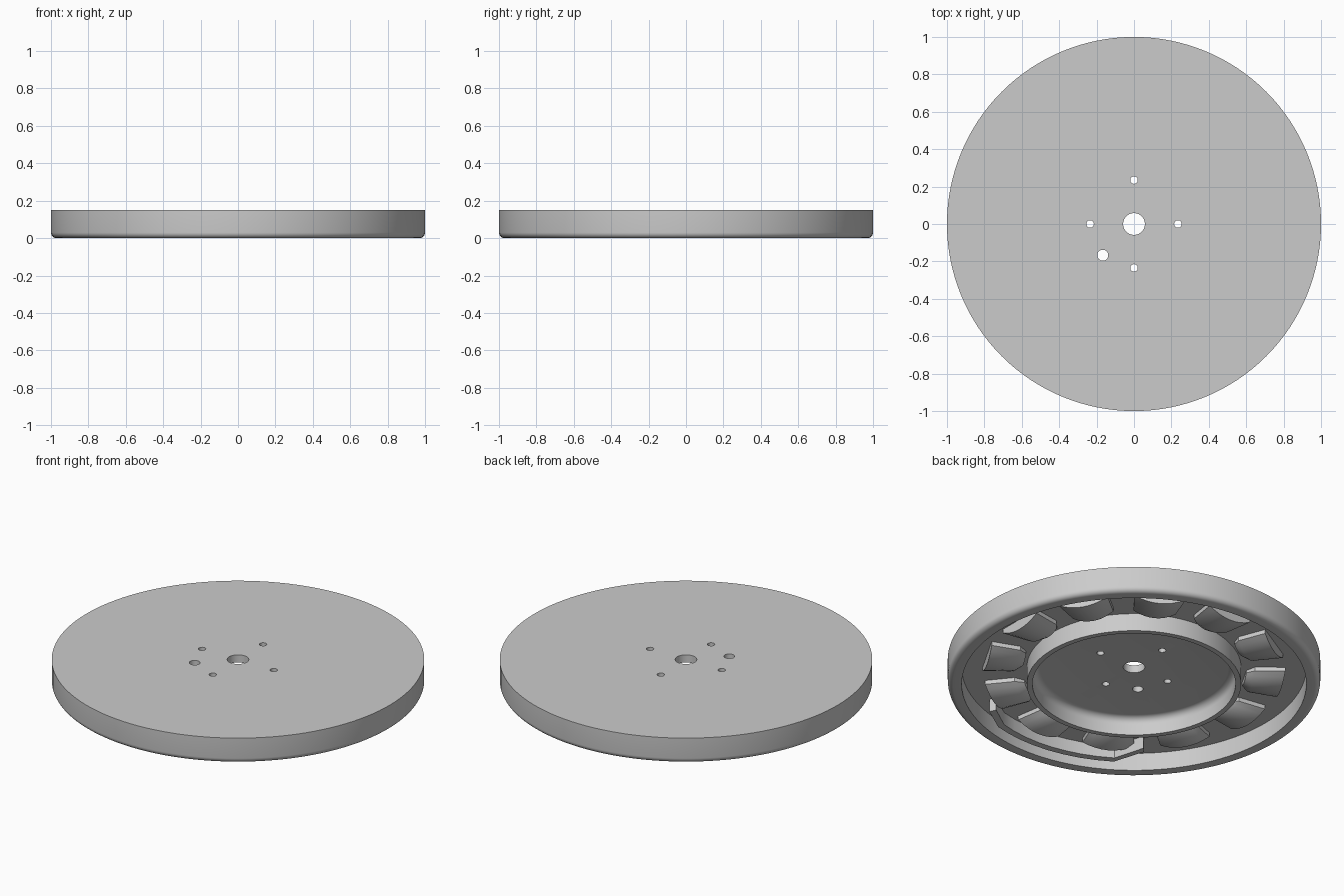
import bpy, bmesh, math
from math import sin, cos, pi, radians

cube = bpy.data.objects.get("Cube")
if cube:
    bpy.data.objects.remove(cube, do_unlink=True)

grey = bpy.data.materials.new("satin grey")
grey.use_nodes = True
grey.diffuse_color = (0.6, 0.6, 0.6, 1)
grey.node_tree.nodes["Principled BSDF"].inputs["Base Color"].default_value = (0.6, 0.6, 0.6, 1)

PLATE = 0.105   # underside of the plate
TOP = 0.15


def finish(name, bm, smooth=True):
    bmesh.ops.recalc_face_normals(bm, faces=bm.faces)
    mesh = bpy.data.meshes.new(name)
    bm.to_mesh(mesh)
    bm.free()
    mesh.materials.append(grey)
    ob = bpy.data.objects.new(name, mesh)
    bpy.context.collection.objects.link(ob)
    if smooth:
        bpy.ops.object.select_all(action="DESELECT")
        ob.select_set(True)
        bpy.context.view_layer.objects.active = ob
        bpy.ops.object.shade_smooth_by_angle(angle=radians(35))
    return ob


def lathe(bm, profile, steps=128):
    """Revolve a closed (radius, z) profile around z."""
    rings = [[bm.verts.new((r * cos(2 * pi * i / steps), r * sin(2 * pi * i / steps), z))
              for r, z in profile] for i in range(steps)]
    n = len(profile)
    for i in range(steps):
        a, b = rings[i], rings[(i + 1) % steps]
        for j in range(n):
            k = (j + 1) % n
            bm.faces.new((a[j], b[j], b[k], a[k]))


def fillet(cx, cz, rad, start, end, count=6):
    angles = [radians(start + (end - start) * i / count) for i in range(count + 1)]
    return [(cx + rad * cos(t), cz + rad * sin(t)) for t in angles]


# Platter: plate, rounded outer rim and inner ring in one turned profile
bm = bmesh.new()
profile = [(0.058, TOP), (1, TOP)]
profile += fillet(0.97, 0.03, 0.03, 0, -90)
profile += [(0.925, 0), (0.925, PLATE), (0.575, PLATE), (0.575, 0), (0.545, 0)]
profile += fillet(0.505, PLATE - 0.04, 0.04, 0, 90)
profile += [(0.058, PLATE)]
lathe(bm, profile)
platter = finish("platter", bm, smooth=False)

# Screw holes and the larger locating hole
bm = bmesh.new()
for x, y, r in [(0.235, 0, 0.02), (-0.235, 0, 0.02), (0, 0.235, 0.02),
                (0, -0.235, 0.02), (-0.167, -0.167, 0.029)]:
    made = bmesh.ops.create_cone(bm, cap_ends=True, segments=32, radius1=r, radius2=r, depth=0.3)
    bmesh.ops.translate(bm, verts=made["verts"], vec=(x, y, 0.13))
cutter = finish("hole_cutter", bm, smooth=False)
mod = platter.modifiers.new("holes", "BOOLEAN")
mod.object = cutter
mod.solver = "EXACT"
bpy.context.view_layer.objects.active = platter
platter.select_set(True)
bpy.ops.object.modifier_apply(modifier=mod.name)
bpy.data.objects.remove(cutter, do_unlink=True)
bpy.ops.object.shade_smooth_by_angle(angle=radians(35))


# Ring of twelve rounded coils under the plate
def coil(index, angle):
    bm = bmesh.new()
    sections = []
    for radius, half, drop in [(0.60, 0.07, 0.035), (0.64, 0.115, 0.06), (0.80, 0.14, 0.06)]:
        pts = [(-half, PLATE + 0.01), (-half, PLATE - drop * 0.4)]
        pts += [(half * s, PLATE - drop * (1 - 0.6 * s * s)) for s in (-0.75, -0.5, -0.25, 0, 0.25, 0.5, 0.75)]
        pts += [(half, PLATE - drop * 0.4), (half, PLATE + 0.01)]
        sections.append([bm.verts.new((radius * cos(angle) - t * sin(angle),
                                       radius * sin(angle) + t * cos(angle), z)) for t, z in pts])
    n = len(sections[0])
    for a, b in zip(sections, sections[1:]):
        for j in range(n):
            k = (j + 1) % n
            bm.faces.new((a[j], a[k], b[k], b[j]))
    bm.faces.new(sections[0])
    bm.faces.new(sections[-1])
    finish(f"coil_{index + 1}", bm)


for i in range(12):
    coil(i, radians(150 + 30 * i))

# Curved guide strip beside the outer rim, with one end turned inward
bm = bmesh.new()
path = [(0.76, 226)] + [(0.87, 237 + 6 * i) for i in range(9)] + [(0.83, 296)]
loops = []
for r, deg in path:
    t = radians(deg)
    loops.append([bm.verts.new(((r + dr) * cos(t), (r + dr) * sin(t), z))
                  for dr, z in [(-0.02, 0.03), (0.02, 0.03), (0.02, PLATE + 0.01), (-0.02, PLATE + 0.01)]])
for a, b in zip(loops, loops[1:]):
    for j in range(4):
        k = (j + 1) % 4
        bm.faces.new((a[j], a[k], b[k], b[j]))
bm.faces.new(loops[0])
bm.faces.new(loops[-1])
finish("guide_strip", bm)
